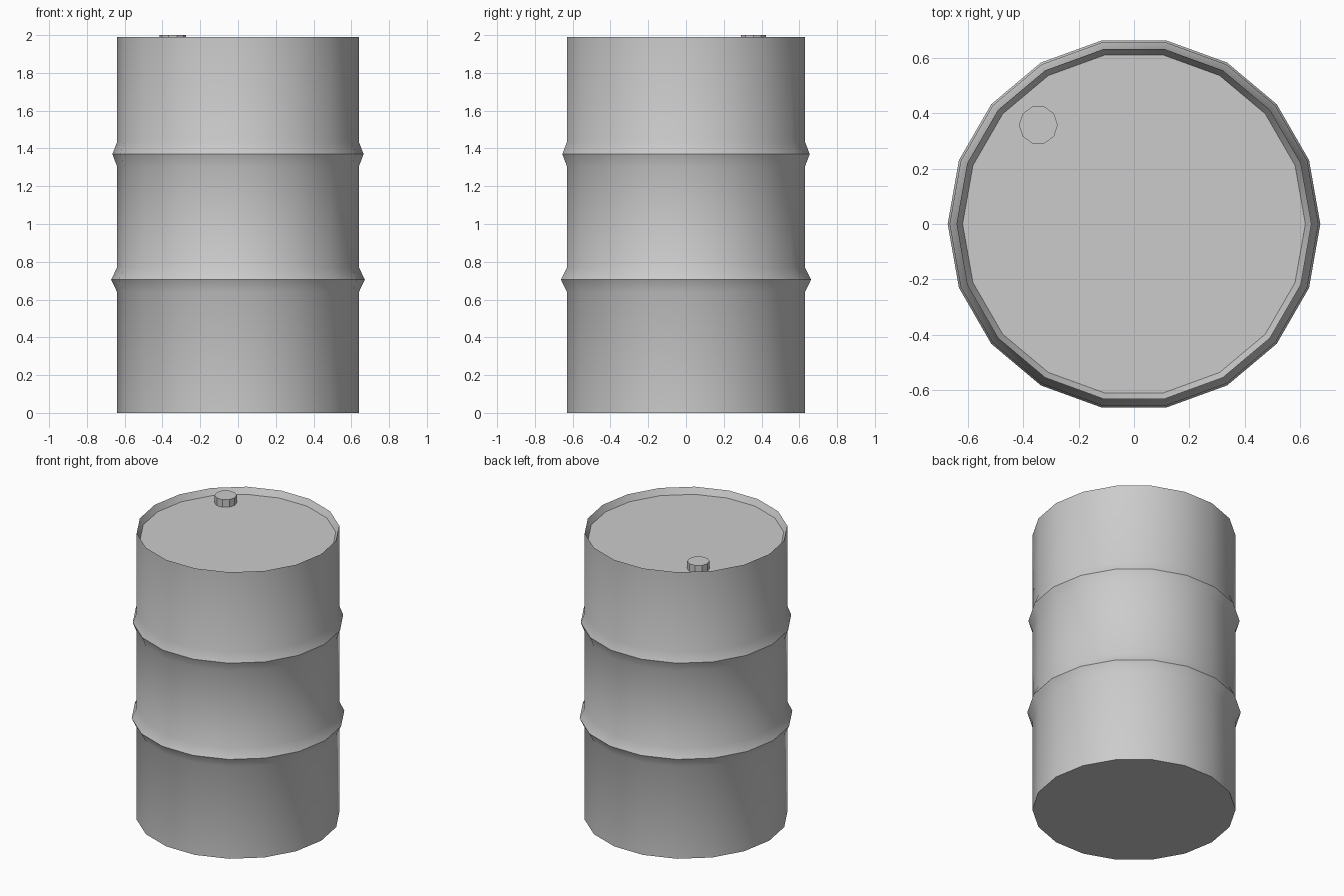
import bpy
import bmesh
import math

cube = bpy.data.objects.get("Cube")
if cube:
    bpy.data.objects.remove(cube, do_unlink=True)

steel = bpy.data.materials.new("grey_steel")
steel.use_nodes = True
GREY = (0.6, 0.6, 0.6, 1)
steel.diffuse_color = GREY
steel.node_tree.nodes["Principled BSDF"].inputs["Base Color"].default_value = GREY


def turned_part(name, profile, sides, location=(0, 0, 0)):
    """Sweep a (radius, height) profile round z, closing both ends with flat discs."""
    bm = bmesh.new()
    rings = []
    for radius, z in profile:
        angles = [math.tau * i / sides for i in range(sides)]
        rings.append([bm.verts.new((radius * math.cos(a), radius * math.sin(a), z))
                      for a in angles])
    for low, high in zip(rings, rings[1:]):
        for i in range(sides):
            j = (i + 1) % sides
            bm.faces.new((low[i], low[j], high[j], high[i]))
    bm.faces.new(rings[0][::-1])
    bm.faces.new(rings[-1])
    mesh = bpy.data.meshes.new(name)
    bm.to_mesh(mesh)
    bm.free()
    mesh.materials.append(steel)
    obj = bpy.data.objects.new(name, mesh)
    obj.location = location
    bpy.context.collection.objects.link(obj)
    bpy.ops.object.select_all(action="DESELECT")
    obj.select_set(True)
    bpy.context.view_layer.objects.active = obj
    bpy.ops.object.shade_smooth_by_angle(angle=math.radians(35))
    return obj


WALL = 0.64
LID_Z = 1.947

# Drum: wall with two rolling hoops, a thin rim and a recessed lid
turned_part("drum_body", [
    (WALL, 0),
    (WALL, 0.64), (0.672, 0.705), (WALL, 0.77),
    (WALL, 1.305), (0.665, 1.37), (WALL, 1.435),
    (WALL, 1.99),
    (0.618, LID_Z),
], 18)

# Filler cap on the lid
turned_part("filler_cap", [(0.07, 0), (0.07, 2 - LID_Z)], 10, (-0.345, 0.357, LID_Z))
